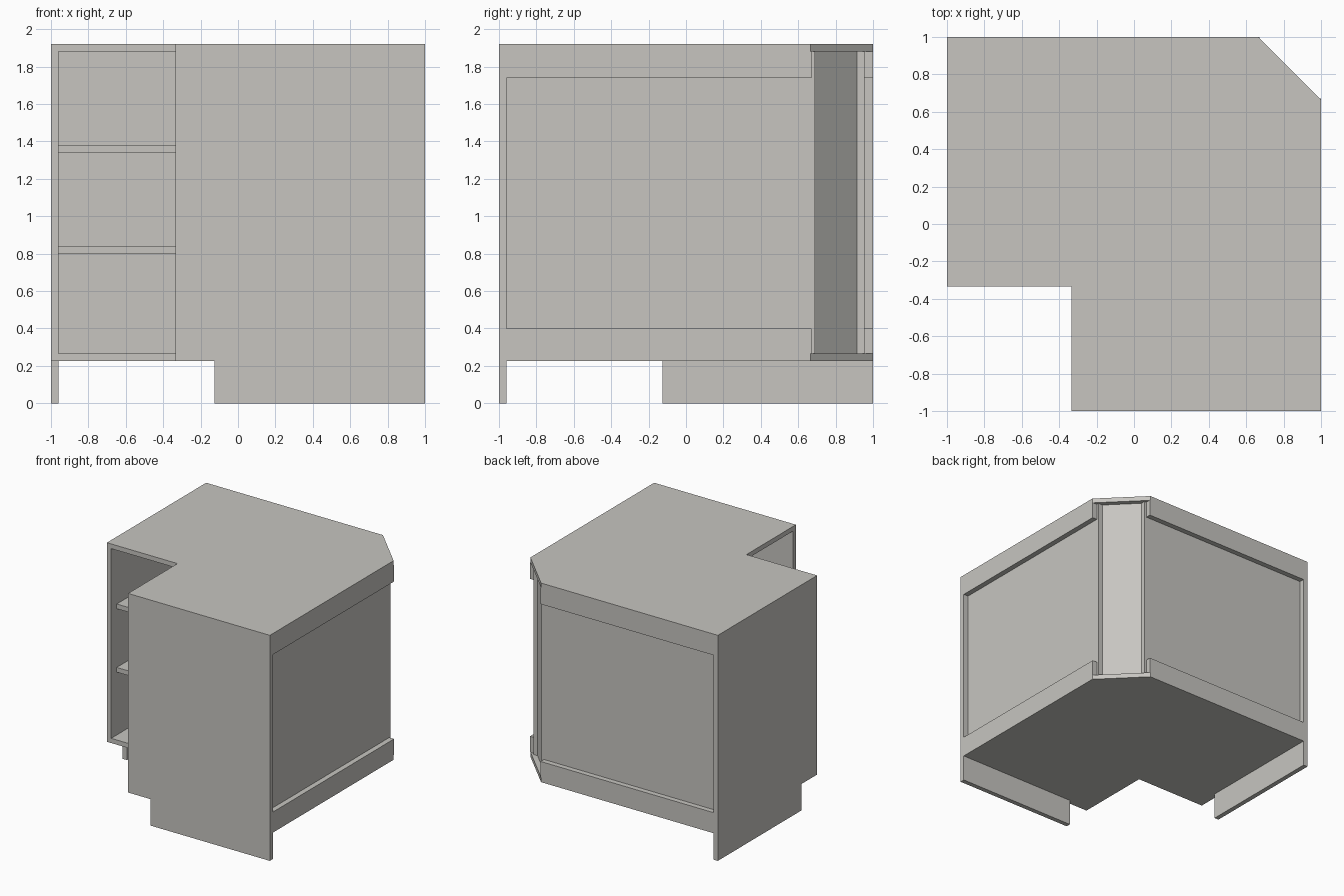
import bpy, bmesh

cube = bpy.data.objects.get("Cube")
if cube:
    bpy.data.objects.remove(cube, do_unlink=True)

paint = bpy.data.materials.new("warm_grey_board")
paint.use_nodes = True
colour = (0.57, 0.56, 0.53, 1)
paint.diffuse_color = colour
paint.node_tree.nodes["Principled BSDF"].inputs["Base Color"].default_value = colour

T = 0.04                      # board thickness
FRONT = -0.335                # inner corner of the L-shaped opening
BASE, TOP = 0.225, 1.92       # cabinet floor underside and top
INNER = 1 - T                 # inside face of the end panels
SKIN = 0.955                  # outer face of the recessed back boards
LINER = 0.915                 # inner face of the recessed back boards
END = 0.69                    # where back boards stop at the corner


def extrude(name, profile, vector):
    """Extrude a closed 3D profile along a vector into a solid board."""
    bm = bmesh.new()
    face = bm.faces.new([bm.verts.new(p) for p in profile])
    ext = bmesh.ops.extrude_face_region(bm, geom=[face])
    moved = [v for v in ext["geom"] if isinstance(v, bmesh.types.BMVert)]
    bmesh.ops.translate(bm, verts=moved, vec=vector)
    bmesh.ops.recalc_face_normals(bm, faces=bm.faces)
    mesh = bpy.data.meshes.new(name)
    bm.to_mesh(mesh)
    bm.free()
    mesh.materials.append(paint)
    obj = bpy.data.objects.new(name, mesh)
    bpy.context.collection.objects.link(obj)
    return obj


def slab(name, outline, z0, z1):
    return extrude(name, [(x, y, z0) for x, y in outline], (0, 0, z1 - z0))


def l_outline(front, side, back, cut):
    """L shape with a chamfered back corner, symmetric about x = y."""
    half = [(front, front), (front, side), (back, side), (back, cut)]
    return half + [(y, x) for x, y in reversed(half[1:])]


# Top and floor boards
slab("top_board", l_outline(FRONT, -INNER, 1, 0.665), TOP - T, TOP)
slab("floor_board", l_outline(FRONT, -INNER, 1, 0.665), BASE, BASE + T)

# Two inner shelves, set back from the opening
diag = END + LINER - T * 2 ** 0.5
for name, z in (("lower_shelf", 0.8), ("upper_shelf", 1.34)):
    slab(name, l_outline(FRONT + 0.075, -INNER, LINER, diag - LINER), z, z + T)

# End panels with toe notch: along the front, and along the right side
toe = -0.125
notched = [(FRONT, TOP), (FRONT, BASE), (toe, BASE), (toe, 0), (1, 0), (1, TOP)]
extrude("front_end_panel", [(u, -1, z) for u, z in notched], (0, T, 0))
extrude("right_end_panel", [(-1, u, z) for u, z in notched], (T, 0, 0))


# Recessed back boards and their rails, mirrored across the diagonal
def pair(names, near, far, end, z0, z1):
    outline = [(near, -INNER), (far, -INNER), (far, end), (near, end)]
    slab(names + "_left", outline, z0, z1)
    slab(names + "_back", [(y, x) for x, y in outline], z0, z1)


pair("recessed_board", LINER, SKIN, END, BASE + T, TOP - T)
pair("top_rail", SKIN, 1, 0.67, 1.74, TOP - T)
pair("bottom_rail", SKIN, 1, 0.67, BASE + T, 0.4)

# Diagonal board closing the back corner
slab("diagonal_board", [(LINER, END), (END, LINER),
                        (diag - LINER, LINER), (LINER, diag - LINER)],
     BASE + T, TOP - T)
